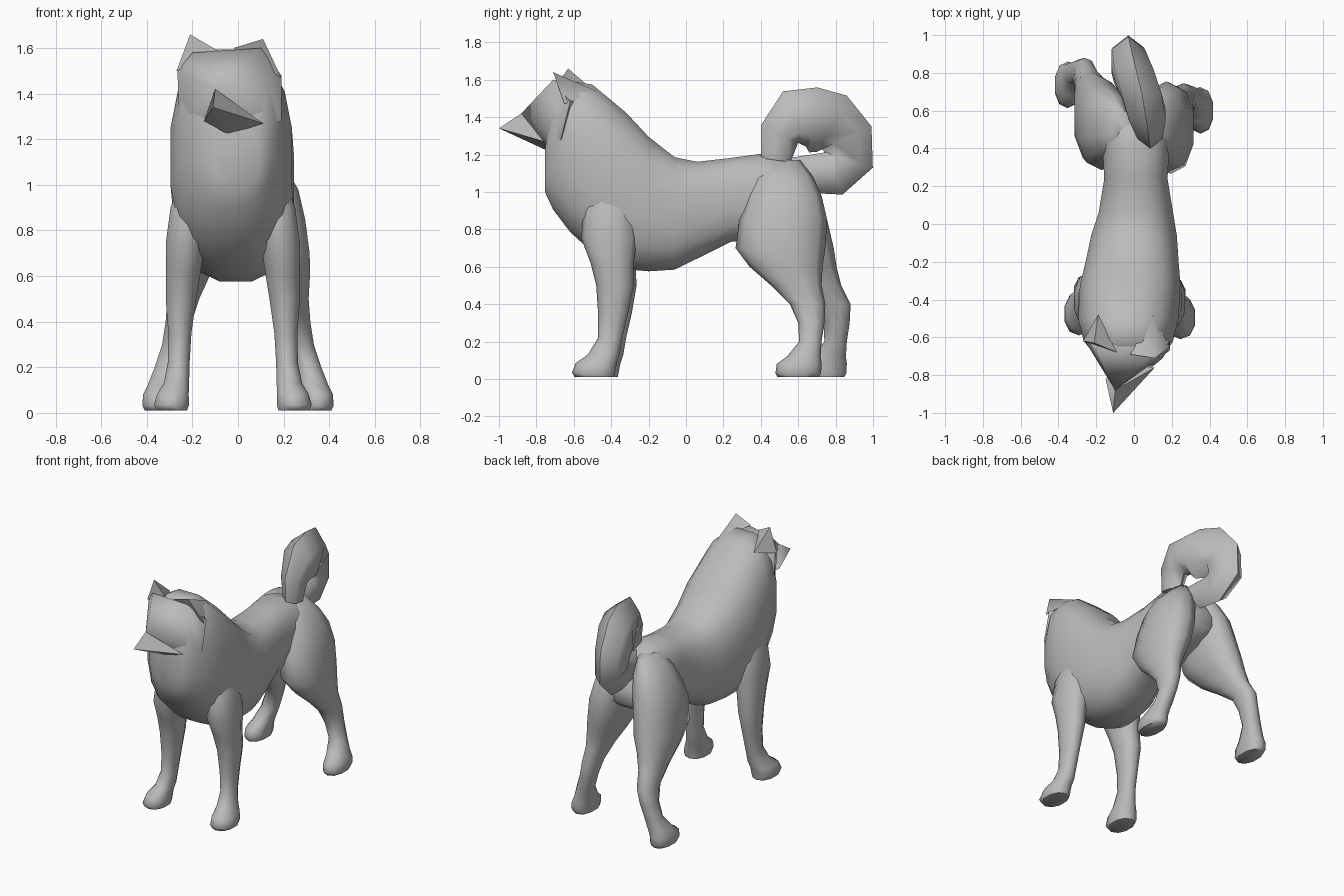
import bpy
import bmesh
from math import cos, sin, pi, radians
from mathutils import Vector

cube = bpy.data.objects.get("Cube")
if cube:
    bpy.data.objects.remove(cube, do_unlink=True)

# One plain grey coat
coat = bpy.data.materials.new("grey_coat")
coat.use_nodes = True
grey = (0.5, 0.5, 0.5, 1)
coat.diffuse_color = grey
coat.node_tree.nodes["Principled BSDF"].inputs["Base Color"].default_value = grey

X, Y, Z = Vector((1, 0, 0)), Vector((0, 1, 0)), Vector((0, 0, 1))


def finish(name, bm, angle):
    """Turn a bmesh into a shaded, coloured object."""
    bmesh.ops.recalc_face_normals(bm, faces=bm.faces)
    mesh = bpy.data.meshes.new(name)
    bm.to_mesh(mesh)
    bm.free()
    mesh.materials.append(coat)
    obj = bpy.data.objects.new(name, mesh)
    bpy.context.collection.objects.link(obj)
    bpy.ops.object.select_all(action="DESELECT")
    obj.select_set(True)
    bpy.context.view_layer.objects.active = obj
    bpy.ops.object.shade_smooth_by_angle(angle=radians(angle))
    return obj


def power(value, exponent):
    return abs(value) ** exponent * (1 if value >= 0 else -1)


def loft(name, rings, sides=12, squareness=1.0, angle=60):
    """Skin a row of oval rings, each given as centre, first axis, second axis."""
    bm = bmesh.new()
    loops = []
    for centre, first, second in rings:
        loop = []
        for i in range(sides):
            turn = 2 * pi * (i + 0.5) / sides
            offset = first * power(cos(turn), squareness) + second * power(sin(turn), squareness)
            loop.append(bm.verts.new(centre + offset))
        loops.append(loop)
    for low, high in zip(loops, loops[1:]):
        for i in range(sides):
            j = (i + 1) % sides
            bm.faces.new((low[i], low[j], high[j], high[i]))
    bm.faces.new(loops[0])
    bm.faces.new(loops[-1])
    return finish(name, bm, angle)


def hull(name, points, angle=70):
    """Faceted part wrapped around a few corner points."""
    bm = bmesh.new()
    for point in points:
        bm.verts.new(point)
    bmesh.ops.convex_hull(bm, input=bm.verts)
    loose = [v for v in bm.verts if not v.link_faces]
    bmesh.ops.delete(bm, geom=loose, context="VERTS")
    return finish(name, bm, angle)


# Body, from chest ruff to rump: y, centre x, half width, top, bottom
body_sections = [
    (-.755, 0, .1, 1.23, 1),
    (-.71, -.02, .175, 1.53, .9),
    (-.62, -.03, .24, 1.6, .78),
    (-.5, -.03, .27, 1.58, .67),
    (-.32, -.02, .27, 1.43, .58),
    (-.2, -.01, .25, 1.3, .57),
    (-.06, 0, .23, 1.19, .58),
    (.06, .01, .2, 1.165, .64),
    (.24, .01, .17, 1.185, .73),
    (.42, .01, .18, 1.21, .74),
    (.56, .01, .18, 1.16, .78),
    (.64, .02, .15, 1.07, .82),
    (.69, .02, .1, .98, .86),
]
loft("body", [(Vector((x, y, (top + low) / 2)), X * w, Z * (top - low) / 2)
              for y, x, w, top, low in body_sections], sides=16, squareness=.78)

# Legs, from top to sole: x, y, z, half width, half depth
front_sections = [
    (.14, -.4, 1.05, .06, .08),
    (.165, -.41, .9, .09, .14),
    (.185, -.41, .75, .09, .15),
    (.195, -.395, .62, .08, .115),
    (.205, -.38, .5, .07, .1),
    (.21, -.39, .35, .053, .08),
    (.215, -.405, .22, .05, .065),
    (.225, -.44, .13, .058, .085),
    (.24, -.48, .085, .072, .11),
    (.247, -.495, .035, .08, .115),
    (.245, -.49, .01, .07, .105),
]
rear_sections = [
    (.07, .51, 1.17, .05, .1),
    (.11, .52, 1.08, .1, .16),
    (.145, .525, .98, .125, .2),
    (.17, .52, .85, .13, .235),
    (.195, .505, .7, .125, .24),
    (.22, .535, .6, .1, .195),
    (.24, .59, .5, .073, .135),
    (.26, .65, .4, .06, .095),
    (.28, .67, .3, .055, .07),
    (.31, .665, .2, .058, .06),
    (.335, .63, .12, .065, .09),
    (.35, .605, .08, .07, .12),
    (.352, .6, .03, .07, .122),
    (.35, .6, .01, .062, .11),
]


def leg(name, sections, side, stride, out):
    """Loft a leg; the stride grows towards the foot."""
    rings = []
    for x, y, z, w, d in sections:
        reach = min(1, max(0, (.85 - z) / .45))
        centre = Vector((side * (x + out), y + stride * reach, z))
        rings.append((centre, X * w, Y * d))
    loft(name, rings, sides=10, squareness=.9)


leg("front_leg_left", front_sections, 1, 0, 0)
leg("front_leg_right", front_sections, -1, .02, .045)
leg("rear_leg_left", rear_sections, 1, 0, 0)
leg("rear_leg_right", rear_sections, -1, .135, 0)

# Bushy curled tail along its path: x, y, z, thickness
tail_path = [
    (.03, .48, 1.09, .08),
    (.02, .64, 1.095, .1),
    (-.01, .8, 1.1, .12),
    (-.03, .87, 1.17, .135),
    (-.03, .86, 1.29, .145),
    (0, .78, 1.365, .17),
    (.04, .68, 1.385, .175),
    (.07, .58, 1.39, .16),
    (.085, .5, 1.31, .11),
    (.09, .48, 1.17, .08),
]
points = [Vector(p[:3]) for p in tail_path]
tail_rings = []
for i, point in enumerate(points):
    along = points[min(i + 1, len(points) - 1)] - points[max(i - 1, 0)]
    across = X.cross(along).normalized()
    thick = tail_path[i][3]
    tail_rings.append((point, X * thick * .7, across * thick))
loft("tail", tail_rings, sides=6)

# Face wedge and pointed muzzle, turned slightly to the right
bridge = (-.1, -.88, 1.42)
chin = (-.04, -.74, 1.22)
hull("face", [bridge, chin, (-.2, -.66, 1.58), (.1, -.71, 1.6), (-.265, -.61, 1.5),
              (-.26, -.6, 1.25), (.19, -.67, 1.28), (.19, -.62, 1.48), (0, -.5, 1.5)])
hull("muzzle", [bridge, chin, (-.11, -1, 1.34), (-.15, -.82, 1.28), (.11, -.76, 1.27)])

# Ears
hull("ear_right", [(-.21, -.63, 1.66), (-.27, -.62, 1.5), (-.09, -.68, 1.59), (-.19, -.48, 1.53)])
hull("ear_left", [(.11, -.71, 1.64), (-.02, -.69, 1.6), (.19, -.65, 1.47), (.1, -.48, 1.54)])
